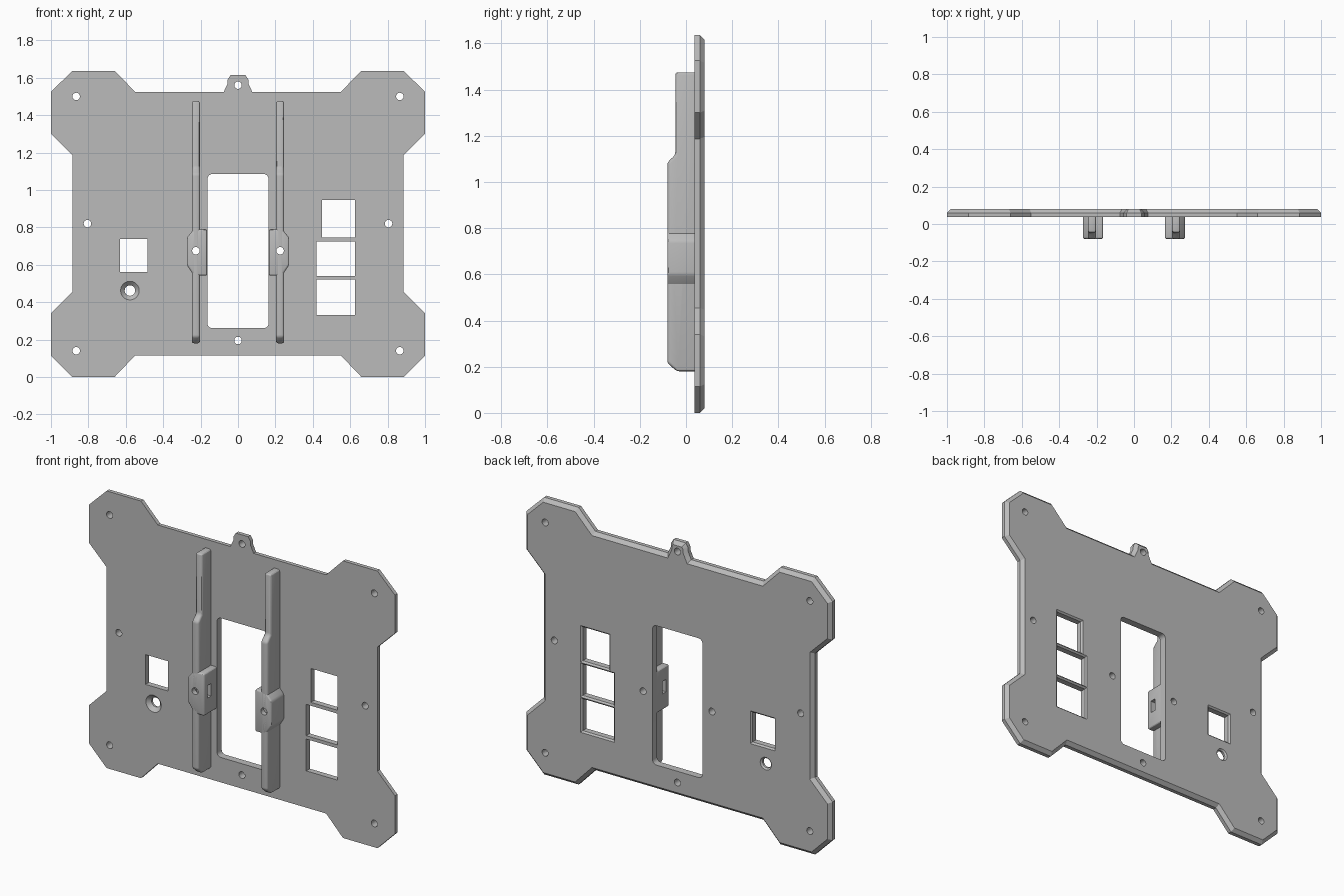
import bpy
import bmesh
from math import cos, sin, pi, radians

if "Cube" in bpy.data.objects:
    bpy.data.objects.remove(bpy.data.objects["Cube"])

FRONT, BACK = 0.037, 0.08      # plate faces along y

grey = bpy.data.materials.new("plain grey")
grey.use_nodes = True
grey.diffuse_color = (0.5, 0.5, 0.5, 1)
grey.node_tree.nodes["Principled BSDF"].inputs["Base Color"].default_value = (0.5, 0.5, 0.5, 1)


def loft(name, rings):
    """Closed solid through rings of 3D points."""
    bm = bmesh.new()
    loops = [[bm.verts.new(p) for p in ring] for ring in rings]
    n = len(loops[0])
    bm.faces.new(loops[0])
    bm.faces.new(loops[-1])
    for a, b in zip(loops, loops[1:]):
        for i in range(n):
            j = (i + 1) % n
            bm.faces.new((a[i], a[j], b[j], b[i]))
    bmesh.ops.recalc_face_normals(bm, faces=bm.faces)
    mesh = bpy.data.meshes.new(name)
    bm.to_mesh(mesh)
    bm.free()
    mesh.materials.append(grey)
    ob = bpy.data.objects.new(name, mesh)
    bpy.context.collection.objects.link(ob)
    return ob


def at_y(outline, y):
    return [(x, y, z) for x, z in outline]


def circle(x, z, r, n=24):
    return [(x + r * cos(2 * pi * i / n), z + r * sin(2 * pi * i / n)) for i in range(n)]


def rect(x0, x1, z0, z1, grow=0):
    return [(x0 - grow, z0 - grow), (x1 + grow, z0 - grow),
            (x1 + grow, z1 + grow), (x0 - grow, z1 + grow)]


def rounded(x0, x1, z0, z1, r, n=5):
    corners = [(x1 - r, z1 - r), (x0 + r, z1 - r), (x0 + r, z0 + r), (x1 - r, z0 + r)]
    return [(cx + r * cos(pi / 2 * (k + i / n)), cz + r * sin(pi / 2 * (k + i / n)))
            for k, (cx, cz) in enumerate(corners) for i in range(n + 1)]


def apply(ob):
    bpy.ops.object.select_all(action='DESELECT')
    bpy.context.view_layer.objects.active = ob
    ob.select_set(True)
    for m in list(ob.modifiers):
        bpy.ops.object.modifier_apply(modifier=m.name)


def cut(ob, cutters):
    for c in cutters:
        m = ob.modifiers.new("cut", 'BOOLEAN')
        m.operation, m.solver, m.object = 'DIFFERENCE', 'EXACT', c
    apply(ob)


def soften(ob, width):
    m = ob.modifiers.new("round", 'BEVEL')
    m.width, m.segments, m.limit_method = width, 3, 'ANGLE'
    m.angle_limit = radians(25)
    apply(ob)


def smooth(ob):
    apply(ob)
    bpy.ops.object.shade_smooth_by_angle(angle=radians(28))


# Plate with four octagonal ears and a hanging tab
half = [(0.04, 1.614), (0.055, 1.59), (0.057, 1.565), (0.076, 1.525),
        (0.55, 1.525), (0.66, 1.637), (0.885, 1.637), (1, 1.525), (1, 1.3),
        (0.885, 1.187), (0.885, 0.455), (1, 0.34), (1, 0.115), (0.885, 0),
        (0.66, 0), (0.55, 0.115)]
outline = half + [(-x, z) for x, z in reversed(half)]
plate = loft("base_plate", [at_y(outline, FRONT), at_y(outline, BACK)])

# Chamfer round the back rim
bm = bmesh.new()
bm.from_mesh(plate.data)
rim = [e for e in bm.edges if all(v.co.y > BACK - 0.001 for v in e.verts)]
bmesh.ops.bevel(bm, geom=rim, offset=0.02, segments=1, affect='EDGES')
bm.to_mesh(plate.data)
bm.free()

# Round holes and the large central opening
spots = [(s * x, z) for s in (-1, 1) for x, z in
         ((0.865, 1.5), (0.865, 0.14), (0.805, 0.82), (0.225, 0.675))]
spots += [(0, 1.56), (0, 0.195)]
cutters = [loft("hole_cutter", [at_y(circle(x, z, 0.02), y) for y in (-0.2, 0.2)])
           for x, z in spots]
opening = rounded(-0.163, 0.163, 0.262, 1.085, 0.025)
cutters.append(loft("opening_cutter", [at_y(opening, 0), at_y(opening, 0.2)]))

# Square windows, flared at the back
for w in ((0.45, 0.625, 0.745, 0.945), (0.42, 0.625, 0.54, 0.725),
          (0.42, 0.625, 0.332, 0.52), (-0.63, -0.485, 0.562, 0.738)):
    cutters.append(loft("window_cutter", [
        at_y(rect(*w), 0), at_y(rect(*w), BACK - 0.009),
        at_y(rect(*w, 0.009), BACK), at_y(rect(*w, 0.009), 0.2)]))

# Countersunk hole
sink = ((0, 0.05), (FRONT, 0.05), (FRONT + 0.022, 0.028),
        (BACK - 0.009, 0.028), (BACK, 0.037), (0.2, 0.037))
cutters.append(loft("countersink_cutter",
                    [at_y(circle(-0.578, 0.462, r), y) for y, r in sink]))
cut(plate, cutters)
smooth(plate)

# Guide rails and their clamp blocks
rail_side = [(0.055, 0.18), (-0.04, 0.18), (-0.08, 0.215), (-0.08, 1.085),
             (-0.046, 1.118), (-0.046, 1.475), (0.055, 1.475)]
block_front = [(0.165, 0.79), (0.236, 0.79), (0.274, 0.745), (0.274, 0.6),
               (0.236, 0.542), (0.165, 0.542)]
for side, s in (("left", 1), ("right", -1)):
    rail = loft(side + "_rail", [[(s * x, y, z) for y, z in rail_side]
                                 for x in (0.203, 0.247)])
    soften(rail, 0.012)
    block = loft(side + "_clamp_block",
                 [[(s * x, y, z) for x, z in block_front] for y in (-0.08, 0.055)])
    soften(block, 0.01)
    # Screw bore and nut slot
    bore = loft("bore_cutter", [at_y(circle(s * 0.225, 0.675, 0.02), y) for y in (-0.2, 0.2)])
    slot = loft("slot_cutter", [[(s * x, y, z) for y, z in rect(-0.05, -0.015, 0.638, 0.712)]
                                for x in (0.1, 0.26)])
    for part in (rail, block):
        cut(part, [bore, slot])
        smooth(part)
    cutters += [bore, slot]

for c in cutters:
    bpy.data.objects.remove(c)
